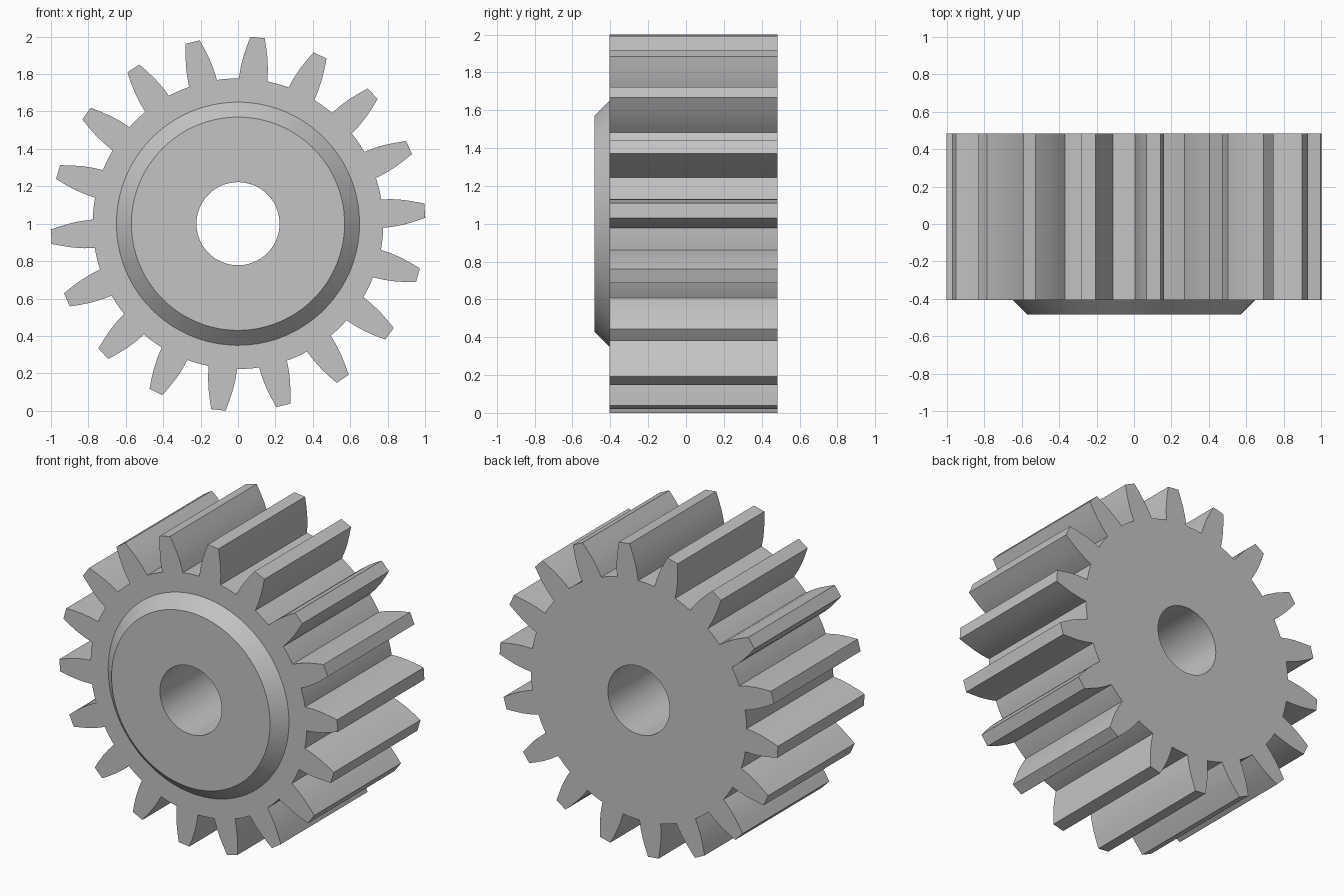
import bpy, bmesh
from math import sin, cos, atan2, hypot, radians, pi

cube = bpy.data.objects.get("Cube")
if cube:
    bpy.data.objects.remove(cube, do_unlink=True)

TEETH = 18
PITCH = 2 * pi / TEETH
PHASE = radians(4)
ROOT, BORE = 0.777, 0.222
HUB_BASE, HUB_TOP = 0.65, 0.57
BACK, FRONT, HUB_FRONT = 0.485, -0.405, -0.485

# One tooth flank: (distance along the tooth axis, half thickness)
FLANK = [(0.773, 0.0765), (0.83, 0.0735), (0.89, 0.0655), (0.95, 0.052), (1.001, 0.0385)]

# Polar outline of the gear, anticlockwise: rising flank, falling flank, root arc
flank = [(atan2(w, d), hypot(d, w)) for d, w in FLANK]
half = flank[0][0]
tooth = [(-a, r) for a, r in flank] + [(a, r) for a, r in reversed(flank)]
gap = PITCH - 2 * half
tooth += [(half + gap * t / 3, ROOT) for t in (1, 2)]
outline = [(PHASE + k * PITCH + a, r) for k in range(TEETH) for a, r in tooth]


def ring(bm, y, radius=None):
    """Closed ring of vertices: the toothed outline, or a circle if a radius is given."""
    return [bm.verts.new(((radius or r) * cos(a), y, 1 + (radius or r) * sin(a)))
            for a, r in outline]


# Gear: toothed rim, chamfered hub and through bore lofted as one closed surface
bm = bmesh.new()
rings = [
    ring(bm, BACK, BORE),
    ring(bm, BACK),
    ring(bm, FRONT),
    ring(bm, FRONT, HUB_BASE),
    ring(bm, HUB_FRONT, HUB_TOP),
    ring(bm, HUB_FRONT, BORE),
]
n = len(outline)
for lower, upper in zip(rings, rings[1:] + rings[:1]):
    for i in range(n):
        j = (i + 1) % n
        bm.faces.new((lower[i], lower[j], upper[j], upper[i]))
bmesh.ops.recalc_face_normals(bm, faces=bm.faces)
mesh = bpy.data.meshes.new("spur_gear")
bm.to_mesh(mesh)
bm.free()
gear = bpy.data.objects.new("spur_gear", mesh)
bpy.context.collection.objects.link(gear)

# Plain grey metal
grey = bpy.data.materials.new("grey_metal")
grey.use_nodes = True
colour = (0.55, 0.55, 0.55, 1)
grey.diffuse_color = colour
grey.node_tree.nodes["Principled BSDF"].inputs["Base Color"].default_value = colour
mesh.materials.append(grey)

# Smooth flanks, chamfer and bore with crisp edges
bpy.ops.object.select_all(action="DESELECT")
gear.select_set(True)
bpy.context.view_layer.objects.active = gear
bpy.ops.object.shade_smooth_by_angle(angle=radians(25))
